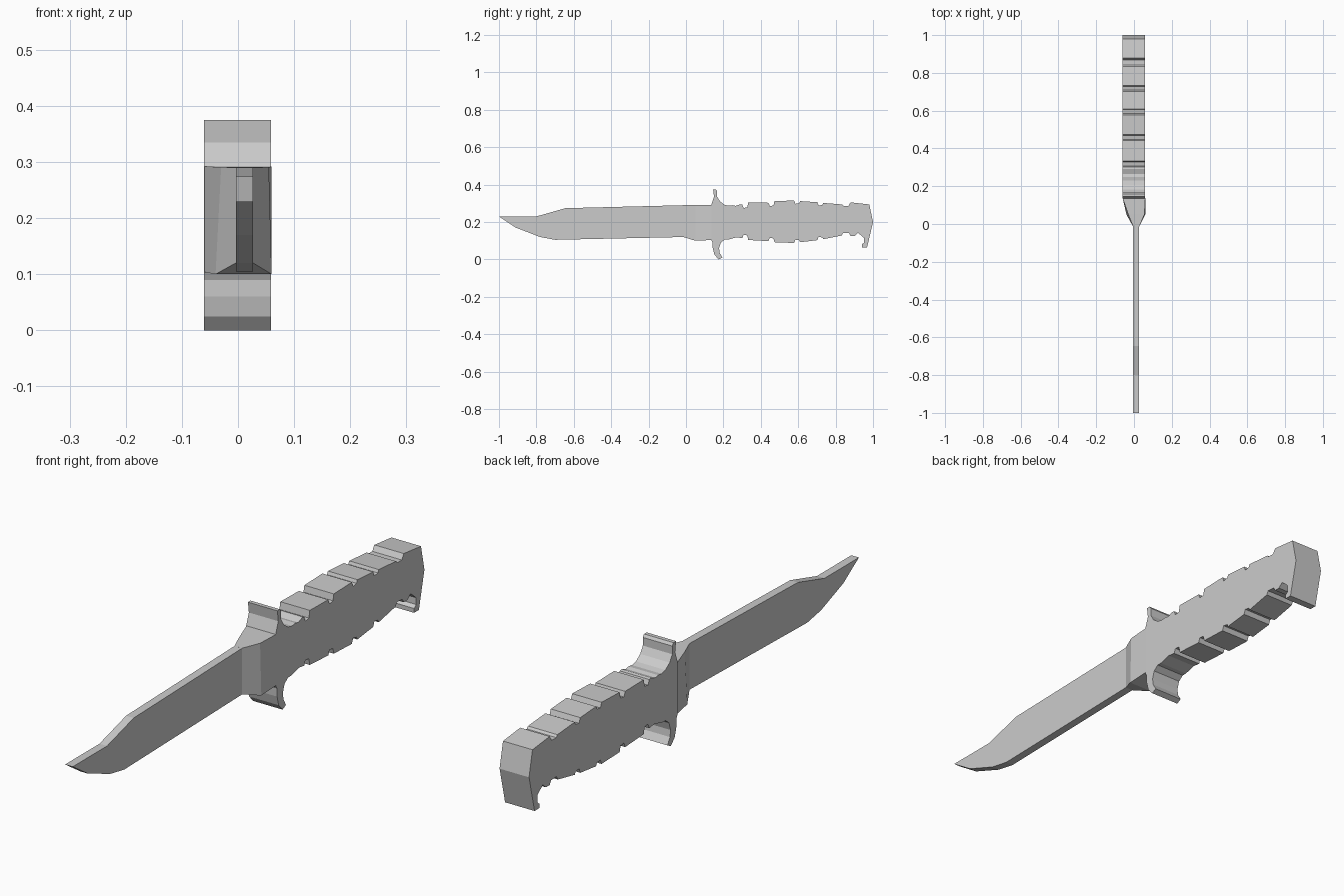
import bpy, bmesh


def make_object(name, bm):
    bmesh.ops.recalc_face_normals(bm, faces=bm.faces)
    mesh = bpy.data.meshes.new(name)
    bm.to_mesh(mesh)
    bm.free()
    obj = bpy.data.objects.new(name, mesh)
    bpy.context.collection.objects.link(obj)
    return obj


def extrude_profile(name, points, x0, x1):
    """Closed slab from a side profile of (y, z) points."""
    bm = bmesh.new()
    a = [bm.verts.new((x0, y, z)) for y, z in points]
    b = [bm.verts.new((x1, y, z)) for y, z in points]
    bm.faces.new(a)
    bm.faces.new(b[::-1])
    for i in range(len(a)):
        j = (i + 1) % len(a)
        bm.faces.new((a[i], b[i], b[j], a[j]))
    return make_object(name, bm)


def loft(name, sections):
    """Four-sided cross sections (y, z top, z bottom, top x pair, bottom x pair)."""
    bm = bmesh.new()
    rings = []
    for y, zt, zb, (tl, tr), (bl, br) in sections:
        rings.append([bm.verts.new((x, y, z)) for x, z in
                      ((tl, zt), (tr, zt), (br, zb), (bl, zb))])
    bm.faces.new(rings[0])
    bm.faces.new(rings[-1][::-1])
    for r, s in zip(rings, rings[1:]):
        for i in range(4):
            j = (i + 1) % 4
            bm.faces.new((r[i], s[i], s[j], r[j]))
    return make_object(name, bm)


def notches(centres, half, step):
    """Small grip grooves cut into an edge; step is the signed depth."""
    pts = []
    for y, z0, z1 in centres:
        pts += [(y - half, z0), (y - half + 0.007, z0 - step),
                (y + half - 0.005, z0 - step * 0.8), (y + half, z1)]
    return pts


# Clip-point blade
extrude_profile("blade", [
    (-1.0, 0.23), (-0.8, 0.23), (-0.645, 0.274), (-0.01, 0.29),
    (-0.01, 0.12), (-0.70, 0.105), (-0.78, 0.12), (-0.91, 0.17)], -0.004, 0.027)

# Flared collar between blade and handle
loft("collar", [
    (-0.015, 0.29, 0.12, (-0.004, 0.027), (-0.004, 0.027)),
    (0.05, 0.291, 0.1, (-0.03, 0.055), (-0.04, 0.06)),
    (0.137, 0.292, 0.104, (-0.06, 0.06), (-0.06, 0.06))])

# Handle with guard prongs, grip grooves and hooked pommel
guard_top = [(0.135, 0.292), (0.15, 0.335), (0.145, 0.375), (0.16, 0.375),
             (0.167, 0.365), (0.167, 0.335), (0.182, 0.31), (0.207, 0.292), (0.23, 0.287)]
grip_top = [(0.25, 0.29), (0.265, 0.286), (0.29, 0.295)] + notches(
    [(0.317, 0.293, 0.305), (0.457, 0.303, 0.312), (0.594, 0.315, 0.312),
     (0.718, 0.306, 0.302)], 0.016, 0.018)
pommel = [(0.835, 0.294), (0.842, 0.286), (0.868, 0.286), (0.88, 0.305),
          (0.98, 0.294), (1.0, 0.2), (0.968, 0.064), (0.94, 0.064),
          (0.94, 0.08), (0.952, 0.09), (0.952, 0.115), (0.92, 0.142),
          (0.902, 0.126), (0.88, 0.126), (0.872, 0.14), (0.84, 0.142), (0.832, 0.128)]
grip_bottom = notches(
    [(0.317, 0.114, 0.104), (0.457, 0.098, 0.092), (0.594, 0.088, 0.092),
     (0.718, 0.103, 0.108)], 0.016, -0.018)
# Bottom grooves run front to back, so reverse them to close the outline
grip_bottom = grip_bottom[::-1] + [(0.27, 0.118), (0.225, 0.106), (0.207, 0.106)]
guard_bottom = [(0.186, 0.09), (0.177, 0.06), (0.18, 0.035), (0.195, 0.01),
                (0.175, 0.0), (0.152, 0.025), (0.143, 0.06), (0.142, 0.09), (0.135, 0.104)]
extrude_profile("handle", guard_top + grip_top + pommel + grip_bottom + guard_bottom,
                -0.061, 0.059)
